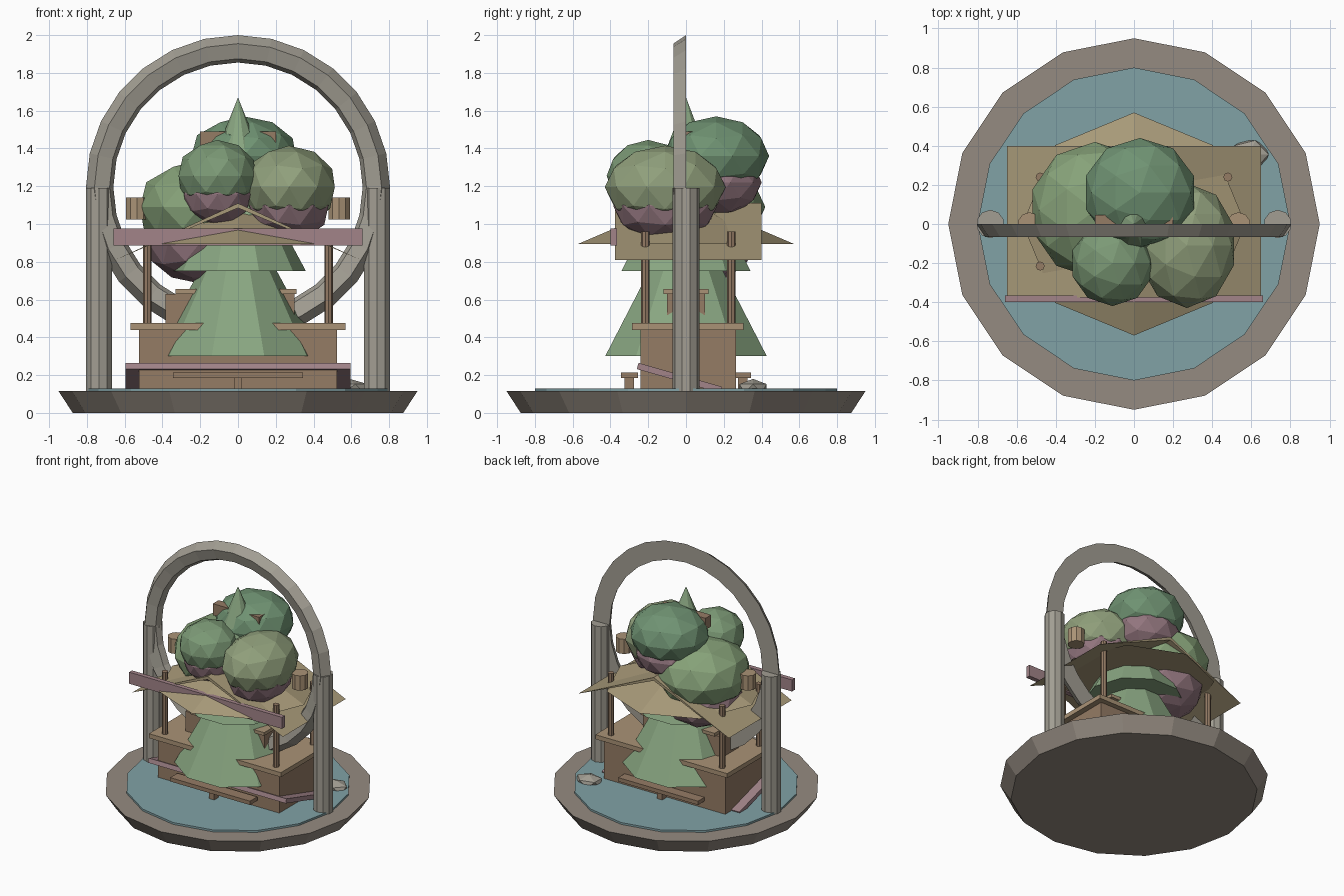
import bpy, bmesh
from math import pi, sin, cos, radians
from mathutils import Matrix

if "Cube" in bpy.data.objects:
    bpy.data.objects.remove(bpy.data.objects["Cube"])


def material(name, rgb):
    m = bpy.data.materials.new(name)
    m.diffuse_color = (*rgb, 1)
    m.use_nodes = True
    m.node_tree.nodes["Principled BSDF"].inputs["Base Color"].default_value = m.diffuse_color
    return m


STONE = material("stone", (0.30, 0.26, 0.22))
GREY = material("arch_stone", (0.36, 0.34, 0.29))
WATER = material("water", (0.22, 0.36, 0.38))
WOOD = material("wood", (0.30, 0.20, 0.13))
PALE = material("pale_wood", (0.40, 0.29, 0.18))
TAN = material("thatch", (0.39, 0.32, 0.19))
PINK = material("pink_wood", (0.36, 0.23, 0.25))
MAUVE = material("mauve_leaf", (0.29, 0.18, 0.21))
GREENS = [material("leaf_%d" % i, c) for i, c in enumerate(
    [(0.16, 0.29, 0.17), (0.24, 0.36, 0.19), (0.20, 0.32, 0.18), (0.28, 0.35, 0.20)])]
PINE = material("pine", (0.25, 0.38, 0.22))


def finish(name, bm, mat):
    bmesh.ops.recalc_face_normals(bm, faces=bm.faces)
    me = bpy.data.meshes.new(name)
    bm.to_mesh(me)
    bm.free()
    me.materials.append(mat)
    ob = bpy.data.objects.new(name, me)
    bpy.context.collection.objects.link(ob)
    return ob


def box(name, x, y, z, mat):
    """Box from (min, max) pairs."""
    bm = bmesh.new()
    bmesh.ops.create_cube(bm, size=1)
    for v in bm.verts:
        v.co = [(a + b) / 2 + c * (b - a) for (a, b), c in zip((x, y, z), v.co)]
    return finish(name, bm, mat)


def cone(name, x, y, z0, z1, r0, r1, sides, mat, spin=0.0):
    bm = bmesh.new()
    m = Matrix.Translation((x, y, (z0 + z1) / 2)) @ Matrix.Rotation(spin, 4, 'Z')
    bmesh.ops.create_cone(bm, cap_ends=True, segments=sides, radius1=r0, radius2=r1,
                          depth=z1 - z0, matrix=m)
    return finish(name, bm, mat)


def blob(name, centre, radii, mat, sub=2):
    bm = bmesh.new()
    m = Matrix.Translation(centre) @ Matrix.Diagonal((*radii, 1))
    bmesh.ops.create_icosphere(bm, subdivisions=sub, radius=1, matrix=m)
    return finish(name, bm, mat)


# Round stone basin with water
cone("base", 0, 0, 0, 0.115, 0.875, 0.95, 16, STONE)
cone("water", 0, 0, 0.10, 0.13, 0.80, 0.80, 16, WATER)
blob("rock", (0.59, 0.355, 0.13), (0.11, 0.085, 0.05), GREY, 1)

# Stone ring swept from a half-round section, on two pillars
bm = bmesh.new()
section = [(0.805, 0), (0.76, -0.067), (0.68, -0.045), (0.66, 0)]
N = 28
loops = [[bm.verts.new((r * sin(2 * pi * i / N), y, 1.195 + r * cos(2 * pi * i / N)))
          for r, y in section] for i in range(N)]
for i in range(N):
    a, b = loops[i], loops[(i + 1) % N]
    for j in range(4):
        k = (j + 1) % 4
        bm.faces.new((a[j], a[k], b[k], b[j]))
finish("arch_ring", bm, GREY)
for s in (-1, 1):
    cone("arch_pillar", s * 0.735, 0, 0.11, 1.19, 0.072, 0.072, 10, GREY)

# House body, deck, counter and low benches
box("house_body", (-0.525, 0.525), (-0.24, 0.265), (0.12, 0.45), WOOD)
box("deck", (-0.57, 0.57), (-0.285, 0.305), (0.44, 0.475), PALE)
box("counter", (-0.385, 0.30), (-0.10, 0.10), (0.47, 0.63), WOOD)
box("counter_top", (-0.33, 0.31), (-0.12, 0.12), (0.63, 0.655), PALE)
for y0 in (-0.345, 0.255):
    box("bench_plank", (-0.345, 0.345), (y0, y0 + 0.09), (0.185, 0.215), WOOD)
    box("bench_leg", (-0.022, 0.022), (y0 + 0.02, y0 + 0.07), (0.12, 0.19), WOOD)

# Tilted pink slab passing through the house
slab = box("tilted_slab", (-0.595, 0.595), (-0.23, 0.23), (-0.017, 0.017), PINK)
slab.location = (0, -0.035, 0.185)
slab.rotation_euler = (-radians(16), 0, 0)

# Posts, gable roof, eight-sided awning and front beam
for x in (-0.48, 0.48):
    for y in (-0.215, 0.24):
        cone("post", x, y, 0.46, 0.96, 0.023, 0.023, 8, WOOD)
bm = bmesh.new()
ends = [[bm.verts.new((x, y, z)) for x, z in
         ((-0.65, 0.81), (0, 1.11), (0.65, 0.81), (0, 1.085))] for y in (-0.375, 0.40)]
bm.faces.new(ends[0])
bm.faces.new(ends[1])
for j in range(4):
    k = (j + 1) % 4
    bm.faces.new((ends[0][j], ends[0][k], ends[1][k], ends[1][j]))
finish("gable_roof", bm, TAN)
cone("awning", 0, 0, 0.895, 1.14, 0.57, 0, 8, TAN)
box("front_beam", (-0.66, 0.66), (-0.40, -0.365), (0.885, 0.975), PINK)
for s in (-1, 1):
    cone("lantern", s * 0.535, 0, 1.025, 1.14, 0.06, 0.06, 10, PALE)

# Tiered pine rising through the middle
cone("trunk", 0, 0, 0.001, 1.3, 0.13, 0.06, 10, WOOD)
for z0, z1, r in ((0.30, 1.13, 0.45), (0.75, 1.42, 0.36), (1.12, 1.67, 0.22)):
    cone("pine_tier", 0, 0, z0, z1, r, 0, 10, PINE, pi / 10)
box("crossbar", (-0.20, 0.20), (-0.025, 0.045), (1.40, 1.49), WOOD)

# Leaf clumps, each with a mauve blob beneath
clumps = [((0.03, 0.16, 1.36), (0.29, 0.28, 0.21), 0.14),
          ((-0.20, 0.07, 1.09), (0.335, 0.35, 0.25), 0.19),
          ((-0.11, -0.20, 1.255), (0.215, 0.22, 0.19), 0.10),
          ((0.27, -0.11, 1.195), (0.255, 0.32, 0.22), 0.10)]
for i, (c, r, drop) in enumerate(clumps):
    blob("leaf_clump", c, r, GREENS[i])
    blob("leaf_underside", (c[0], c[1], c[2] - drop), [v * 0.86 for v in r], MAUVE)
